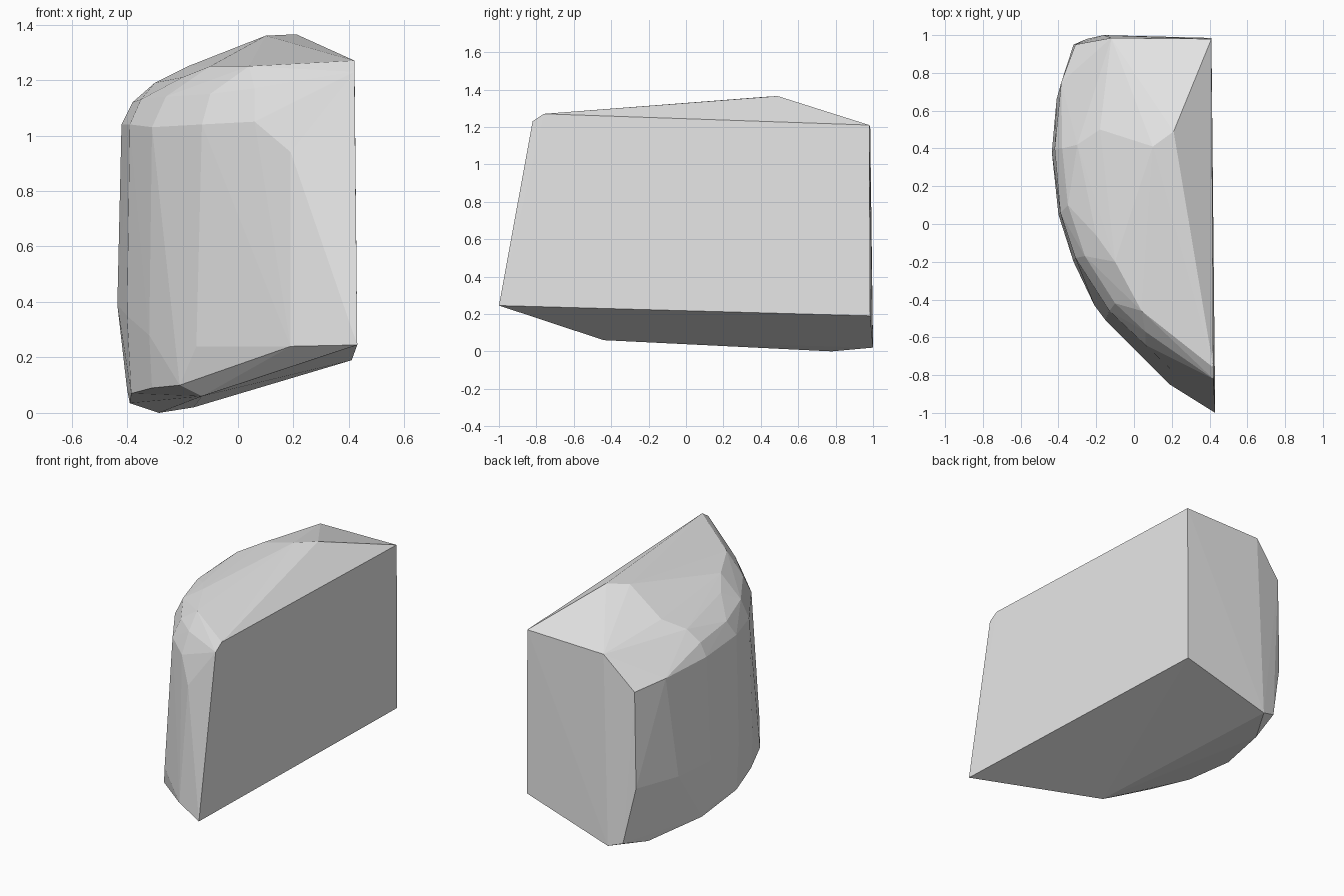
import bpy, bmesh

# Corner points of the faceted chunk, grouped by region
flat_side = [(.43, -1, .245), (.42, -.82, 1.23), (.42, -.76, 1.27),
             (.41, .98, 1.21), (.41, .985, .19)]
back = [(-.12, .985, 1.2), (-.31, .95, 1.0), (-.32, .95, .4),
        (-.25, .98, .05), (-.16, 1, .02)]
base = [(-.285, .78, 0), (-.13, -.44, .06), (-.39, .4, .035), (-.4, .3, .085),
        (-.385, .05, .07), (-.31, -.2, .09), (-.21, -.43, .1)]
lower_wall = [(-.435, .38, .39), (-.41, .66, .39), (-.4, .05, .35),
              (-.32, -.2, .28), (-.15, -.51, .24), (.04, -.7, .24), (.19, -.85, .24)]
shoulder = [(-.385, .75, 1.03), (-.42, .4, 1.04), (-.39, .06, 1.04), (-.31, -.18, 1.03),
            (-.13, -.46, 1.04), (.06, -.64, 1.05), (.19, -.765, .94)]
crown = [(-.38, .4, 1.12), (-.35, .1, 1.13), (-.26, -.17, 1.14), (-.1, -.42, 1.15),
         (.06, -.57, 1.17), (-.27, .75, 1.13), (-.3, .42, 1.19), (-.2, -.06, 1.21),
         (-.18, .5, 1.25), (-.1, -.2, 1.25), (.04, -.46, 1.25)]
peak = [(.1, .41, 1.36), (.21, .49, 1.365)]

# Wrap the points in a convex faceted skin
bm = bmesh.new()
for p in flat_side + back + base + lower_wall + shoulder + crown + peak:
    bm.verts.new(p)
hull = bmesh.ops.convex_hull(bm, input=bm.verts[:])
inside = {g for g in hull["geom_interior"] + hull["geom_unused"]
          if isinstance(g, bmesh.types.BMVert)}
bmesh.ops.delete(bm, geom=list(inside), context='VERTS')
bmesh.ops.recalc_face_normals(bm, faces=bm.faces[:])

mesh = bpy.data.meshes.new("rock_chunk")
bm.to_mesh(mesh)
bm.free()
chunk = bpy.data.objects.new("rock_chunk", mesh)
bpy.context.collection.objects.link(chunk)

# Plain light grey surface
grey = bpy.data.materials.new("light grey")
grey.diffuse_color = (.8, .8, .8, 1)
mesh.materials.append(grey)
